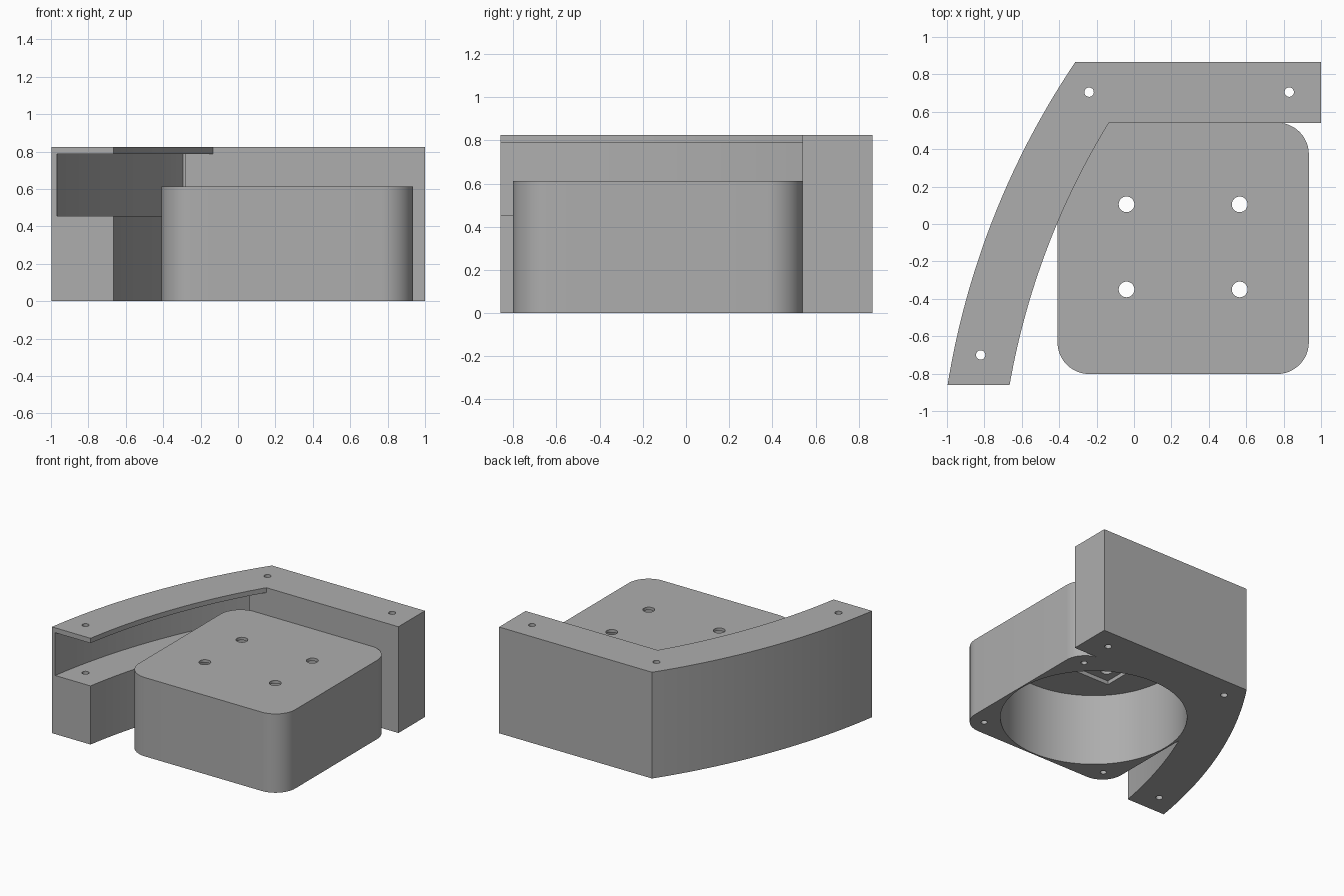
import bpy, bmesh
from math import sqrt, cos, sin, pi

cube = bpy.data.objects.get("Cube")
if cube:
    bpy.data.objects.remove(cube, do_unlink=True)

grey = bpy.data.materials.new("matte_grey")
grey.use_nodes = True
colour = (0.42, 0.42, 0.42, 1)
grey.diffuse_color = colour
grey.node_tree.nodes["Principled BSDF"].inputs["Base Color"].default_value = colour


def prism(name, outline, z0, z1):
    """Extrude a counter-clockwise plan outline from z0 to z1."""
    bm = bmesh.new()
    base = bm.faces.new([bm.verts.new((x, y, z0)) for x, y in outline])
    ext = bmesh.ops.extrude_face_region(bm, geom=[base])
    top = [v for v in ext["geom"] if isinstance(v, bmesh.types.BMVert)]
    bmesh.ops.translate(bm, verts=top, vec=(0, 0, z1 - z0))
    bmesh.ops.recalc_face_normals(bm, faces=bm.faces)
    mesh = bpy.data.meshes.new(name)
    bm.to_mesh(mesh)
    bm.free()
    mesh.materials.append(grey)
    obj = bpy.data.objects.new(name, mesh)
    bpy.context.collection.objects.link(obj)
    return obj


def circle(x, y, r, n=32):
    return [(x + r * cos(2 * pi * i / n), y + r * sin(2 * pi * i / n)) for i in range(n)]


def combine(target, other, operation):
    """Apply a boolean and discard the helper."""
    mod = target.modifiers.new("combine", 'BOOLEAN')
    mod.operation, mod.solver, mod.object = operation, 'EXACT', other
    bpy.context.view_layer.objects.active = target
    bpy.ops.object.modifier_apply(modifier=mod.name)
    bpy.data.objects.remove(other, do_unlink=True)


# Shared centre of the concentric arcs of the curved arm
ARC_X, ARC_Y = 3.27, -1.55
FRONT, BACK, INNER = -0.86, 0.865, 0.54


def arc(r, y0, y1, n=24):
    ys = [y0 + (y1 - y0) * i / n for i in range(n + 1)]
    return [(ARC_X - sqrt(r * r - (y - ARC_Y) ** 2), y) for y in ys]


# Bracket: curved side arm joined to a straight back arm
height = 0.825
body = prism("mounting_bracket",
             arc(3.995, FRONT, INNER) + [(1, INNER), (1, BACK)] + arc(4.322, BACK, FRONT),
             0, height)

# Slot in the curved arm, open to the front and the inside
slot = prism("slot_cutter",
             [(-0.5, -0.95), (0.1, -0.95), (0.1, INNER), (-0.28, INNER), (-0.28, 0.845)]
             + arc(4.294, 0.845, -0.95), 0.455, 0.787)
combine(body, slot, 'DIFFERENCE')

# Rounded square housing
cx, cy, half, radius = 0.263, -0.13, 0.672, 0.17
outline = []
for k, (sx, sy) in enumerate([(1, 1), (-1, 1), (-1, -1), (1, -1)]):
    for i in range(13):
        a = (k + i / 12) * pi / 2
        outline.append((cx + sx * (half - radius) + radius * cos(a),
                        cy + sy * (half - radius) + radius * sin(a)))
combine(body, prism("housing", outline, 0, 0.612), 'UNION')

# Round chamber open below, with a shallow rectangular pocket in its ceiling
combine(body, prism("chamber_cutter", circle(cx, cy, 0.66, 96), -0.1, 0.56), 'DIFFERENCE')
px, py = 0.4, 0.33
pocket = [(cx + sx * px, cy + 0.008 + sy * py) for sx, sy in [(-1, -1), (1, -1), (1, 1), (-1, 1)]]
combine(body, prism("pocket_cutter", pocket, 0.5, 0.59), 'DIFFERENCE')

# Four holes through the housing roof
for x in (-0.04, 0.565):
    for y in (-0.35, 0.105):
        combine(body, prism("roof_hole", circle(x, y, 0.042), 0.5, 0.7), 'DIFFERENCE')

# Screw holes right through the bracket
for x, y in [(-0.24, 0.705), (0.83, 0.705), (-0.82, -0.7)]:
    combine(body, prism("screw_hole", circle(x, y, 0.025), -0.1, 1), 'DIFFERENCE')

# Blind screw holes under the housing corners
for sx, sy in [(1, 1), (1, -1), (-1, -1)]:
    combine(body, prism("blind_hole", circle(cx + sx * 0.55, cy + sy * 0.55, 0.022), -0.1, 0.3),
            'DIFFERENCE')

# Smooth curves, crisp edges
bpy.ops.object.select_all(action='DESELECT')
body.select_set(True)
bpy.context.view_layer.objects.active = body
bpy.ops.object.shade_smooth_by_angle(angle=pi / 6)
